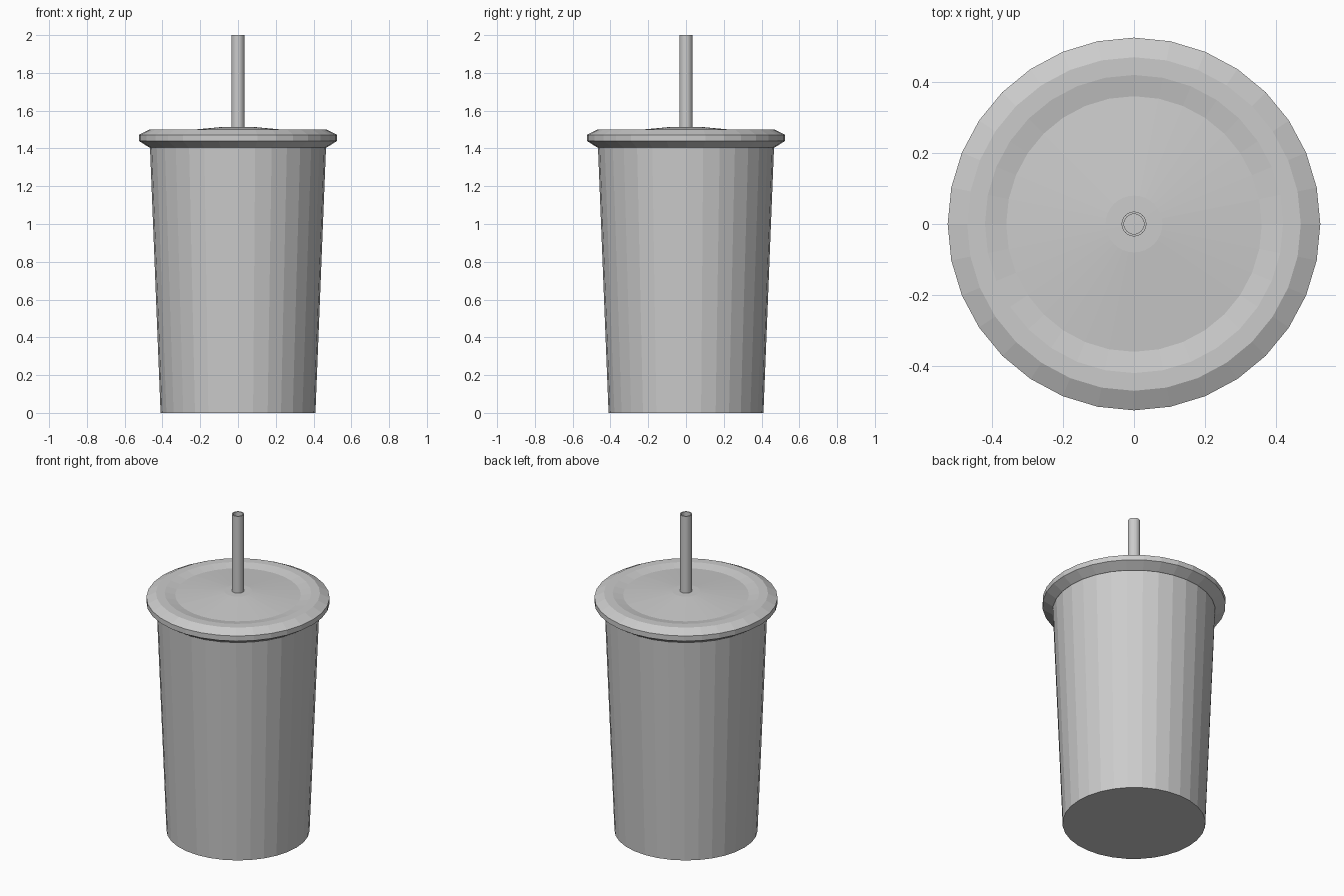
import bpy
import bmesh
from math import cos, sin, tau

if "Cube" in bpy.data.objects:
    bpy.data.objects.remove(bpy.data.objects["Cube"])

grey = bpy.data.materials.new("plain grey")
grey.use_nodes = True
colour = (0.6, 0.6, 0.6, 1)
grey.diffuse_color = colour
grey.node_tree.nodes["Principled BSDF"].inputs["Base Color"].default_value = colour


def lathe(name, profile, sides=32, closed=False):
    """Turn a (radius, height) profile around z; radius 0 makes a pole."""
    bm = bmesh.new()
    rings = []
    for r, z in profile:
        if r == 0:
            rings.append([bm.verts.new((0, 0, z))] * sides)
        else:
            rings.append([bm.verts.new((r * cos(tau * i / sides), r * sin(tau * i / sides), z))
                          for i in range(sides)])
    pairs = list(zip(rings, rings[1:]))
    if closed:
        pairs.append((rings[-1], rings[0]))
    for low, high in pairs:
        for i in range(sides):
            j = (i + 1) % sides
            corners = [low[i], low[j], high[j], high[i]]
            bm.faces.new(list(dict.fromkeys(corners)))
    bmesh.ops.recalc_face_normals(bm, faces=bm.faces)
    mesh = bpy.data.meshes.new(name)
    bm.to_mesh(mesh)
    bm.free()
    mesh.materials.append(grey)
    obj = bpy.data.objects.new(name, mesh)
    bpy.context.collection.objects.link(obj)
    return obj


# Tapered cup with a closed floor and a thin wall
lathe("cup", [(0, 0), (0.41, 0), (0.467, 1.43), (0.45, 1.43), (0.395, 0.02), (0, 0.02)])

# Lid: bevelled rim, sunken ring and shallow cone in the middle
lathe("lid", [(0, 1.405), (0.47, 1.405), (0.525, 1.44), (0.525, 1.472), (0.47, 1.5),
              (0.42, 1.5), (0.36, 1.488), (0.08, 1.514), (0, 1.515)])

# Hollow straw through the lid
lathe("straw", [(0.035, 0.1), (0.035, 2), (0.028, 2), (0.028, 0.1)], closed=True)
